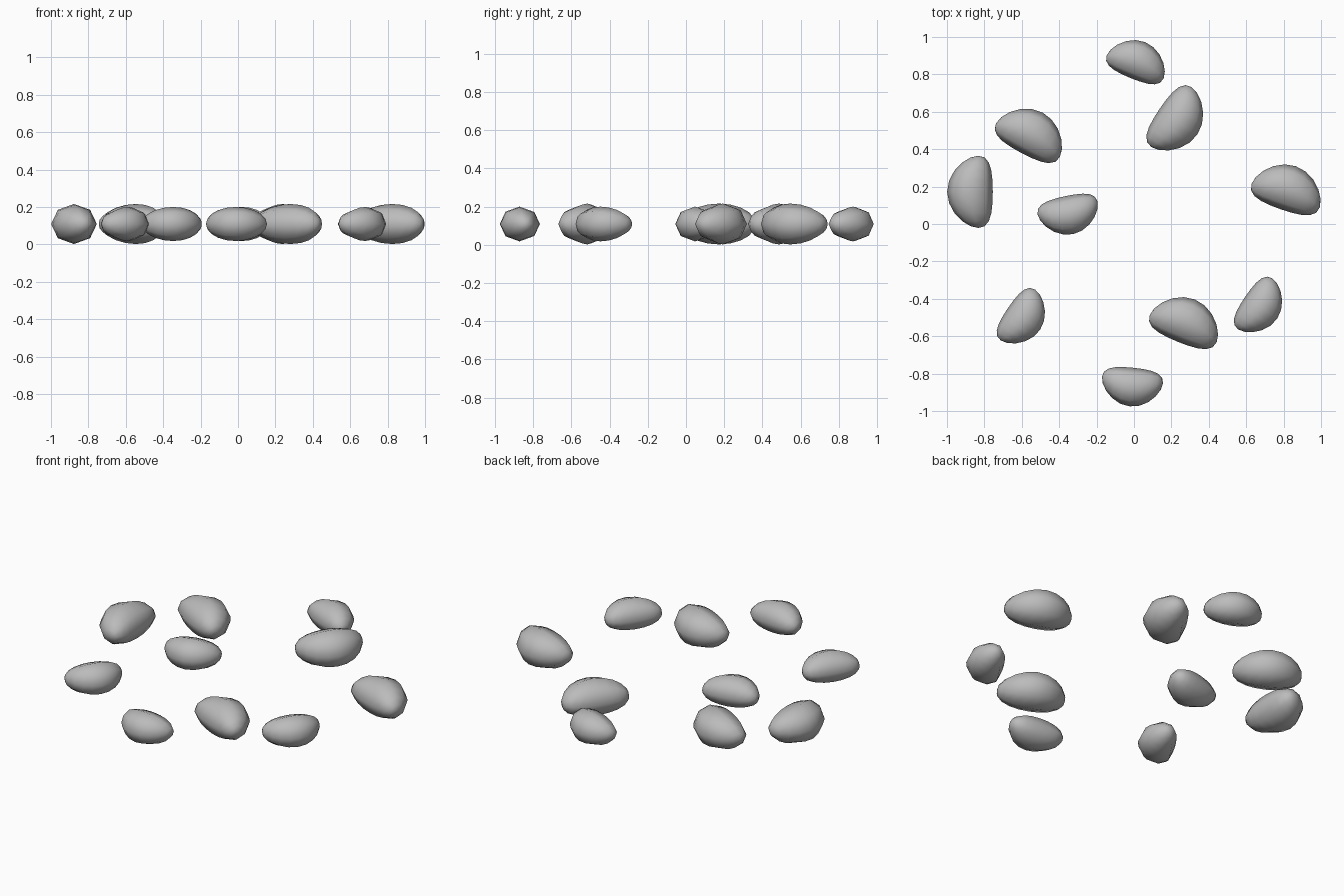
import bpy
import bmesh
from math import radians
from mathutils import Matrix, Vector

cube = bpy.data.objects.get("Cube")
if cube:
    bpy.data.objects.remove(cube, do_unlink=True)

grey = bpy.data.materials.new("bean_grey")
grey.use_nodes = True
colour = (0.5, 0.5, 0.5, 1)
grey.diffuse_color = colour
grey.node_tree.nodes["Principled BSDF"].inputs["Base Color"].default_value = colour

LENGTH, WIDTH, HEIGHT = 0.193, 0.122, 0.107   # half sizes of a large bean
BEND = 0.045                                  # sideways shift of the tips
CENTRE_Z = 0.109


def bean(name, x, y, angle, bulge, size):
    """Eight-sided egg whose tips bend away from its bulging side."""
    bm = bmesh.new()
    bmesh.ops.create_uvsphere(bm, u_segments=8, v_segments=10, radius=1,
                              matrix=Matrix.Rotation(radians(90), 4, 'Y'))
    for v in bm.verts:
        t = v.co.x
        v.co = Vector((LENGTH * t, WIDTH * v.co.y - bulge * BEND * t * t, HEIGHT * v.co.z)) * size
    bm.transform(Matrix.Rotation(radians(angle), 4, 'Z'))
    # Centre the outline on its own bounds
    xs = [v.co.x for v in bm.verts]
    ys = [v.co.y for v in bm.verts]
    middle = Vector(((min(xs) + max(xs)) / 2, (min(ys) + max(ys)) / 2, 0))
    bmesh.ops.translate(bm, verts=bm.verts, vec=-middle)
    for f in bm.faces:
        f.smooth = True
    mesh = bpy.data.meshes.new(name)
    bm.to_mesh(mesh)
    bm.free()
    mesh.materials.append(grey)
    obj = bpy.data.objects.new(name, mesh)
    obj.location = (x, y, CENTRE_Z)
    bpy.context.collection.objects.link(obj)


# Large beans: x, y, angle, bulging side
large = [(-0.877, 0.172, 90, 1), (-0.565, 0.47, -28, 1), (0.218, 0.568, 56, -1),
         (0.812, 0.183, -19, 1), (0.265, -0.53, -22, 1)]
# Small beans
small = [(0.008, 0.865, -22, 1), (-0.355, 0.053, 12, -1), (-0.605, -0.49, 56, -1),
         (0.663, -0.43, 56, -1), (-0.008, -0.87, -6, -1)]

for i, spot in enumerate(large, 1):
    bean(f"large_bean_{i}", *spot, 1)
for i, spot in enumerate(small, 1):
    bean(f"small_bean_{i}", *spot, 0.85)
